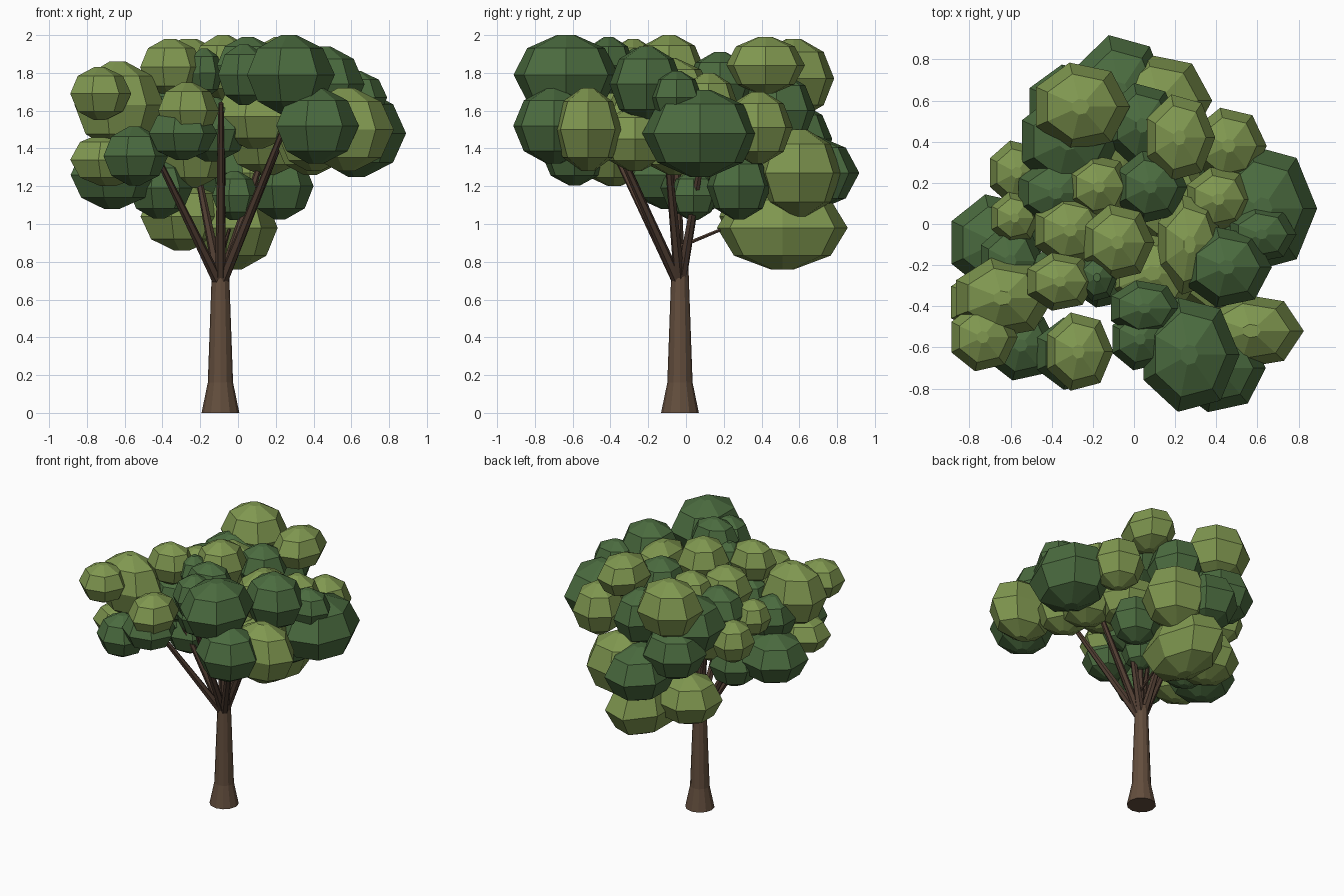
import bpy
import bmesh
from math import cos, sin, tau
from mathutils import Vector

default_cube = bpy.data.objects.get("Cube")
if default_cube:
    bpy.data.objects.remove(default_cube, do_unlink=True)


def make_material(name, red, green, blue):
    material = bpy.data.materials.new(name)
    material.use_nodes = True
    colour = (red, green, blue, 1.0)
    material.diffuse_color = colour
    material.node_tree.nodes["Principled BSDF"].inputs["Base Color"].default_value = colour
    return material


light_leaf = make_material("light leaf green", 0.215, 0.312, 0.08)
dark_leaf = make_material("dark leaf green", 0.07, 0.148, 0.05)
trunk_bark = make_material("trunk bark brown", 0.125, 0.076, 0.047)
branch_bark = make_material("branch bark brown", 0.08, 0.047, 0.032)


def finish_object(mesh_builder, name, material):
    """Turn a bmesh into a flat shaded object."""
    bmesh.ops.recalc_face_normals(mesh_builder, faces=mesh_builder.faces)
    mesh = bpy.data.meshes.new(name)
    mesh_builder.to_mesh(mesh)
    mesh_builder.free()
    mesh.materials.append(material)
    part = bpy.data.objects.new(name, mesh)
    bpy.context.collection.objects.link(part)
    return part


def skin_rings(mesh_builder, rings):
    """Join successive rings of points with quads and cap both ends."""
    loops = [[mesh_builder.verts.new(point) for point in ring] for ring in rings]
    count = len(loops[0])
    for lower, upper in zip(loops, loops[1:]):
        for i in range(count):
            j = (i + 1) % count
            mesh_builder.faces.new((lower[i], lower[j], upper[j], upper[i]))
    mesh_builder.faces.new(list(reversed(loops[0])))
    mesh_builder.faces.new(loops[-1])


def level_ring(centre, radius_x, radius_y, sides):
    angles = [tau * i / sides for i in range(sides)]
    return [centre + Vector((radius_x * cos(a), radius_y * sin(a), 0)) for a in angles]


# Each leaf clump is a seven sided ball with small flat caps
CLUMP_PROFILE = [(.18, -1), (.74, -.67), (1, 0), (.74, .67), (.18, 1)]
CLUMP_SIDES = 7


def leaf_cluster(name, material, *clumps):
    """Each clump is centre x, y, z followed by its three radii."""
    mesh_builder = bmesh.new()
    for x, y, z, radius_x, radius_y, radius_z in clumps:
        rings = [level_ring(Vector((x, y, z + radius_z * height)),
                            radius_x * width, radius_y * width, CLUMP_SIDES)
                 for width, height in CLUMP_PROFILE]
        skin_rings(mesh_builder, rings)
    return finish_object(mesh_builder, name, material)


def tapered_branch(name, start, end, start_radius, end_radius, sides=6):
    start, end = Vector(start), Vector(end)
    turn = (end - start).to_track_quat("Z", "Y")
    rings = []
    for centre, radius in ((start, start_radius), (end, end_radius)):
        flat_ring = level_ring(Vector(), radius, radius, sides)
        rings.append([centre + turn @ point for point in flat_ring])
    mesh_builder = bmesh.new()
    skin_rings(mesh_builder, rings)
    return finish_object(mesh_builder, name, branch_bark)


# Trunk with a flared foot
trunk_axis = Vector((-.093, -.032, 0))
trunk_profile = [(.1, 0), (.067, .16), (.045, .77)]
trunk_builder = bmesh.new()
skin_rings(trunk_builder, [level_ring(trunk_axis + Vector((0, 0, height)), radius, radius, 12)
                           for radius, height in trunk_profile])
finish_object(trunk_builder, "trunk", trunk_bark)

# Branches fan out from the top of the trunk
fork = trunk_axis + Vector((0, 0, .67))
branch_ends = {
    "front_branch": (-.09, -.46, 1.64),
    "front_left_branch": (.28, -.45, 1.6),
    "front_right_branch": (-.46, -.4, 1.42),
    "left_branch": (.3, -.12, 1.62),
    "right_branch": (-.43, -.1, 1.36),
    "back_left_branch": (.16, .1, 1.45),
    "back_right_branch": (-.24, .1, 1.4),
    "middle_branch": (-.08, -.06, 1.7),
}
for branch_name, branch_end in branch_ends.items():
    tapered_branch(branch_name, fork, branch_end, .03, .014)
tapered_branch("low_back_twig", trunk_axis + Vector((.02, 0, .88)), (-.02, .4, 1.06), .011, .007)

# Foliage on the left front
leaf_cluster("front_left_dark_leaves", dark_leaf,
             (.268, -.635, 1.79, .245, .285, .21),
             (.41, -.7, 1.52, .23, .22, .2))
leaf_cluster("front_left_light_leaves", light_leaf,
             (.57, -.52, 1.5, .255, .185, .22),
             (.4, -.27, 1.45, .2, .19, .17),
             (.38, -.06, 1.43, .2, .2, .17))

# Foliage on the left side
leaf_cluster("left_dark_leaves", dark_leaf,
             (.625, .075, 1.48, .265, .315, .23),
             (.45, -.21, 1.74, .22, .2, .2),
             (.62, -.05, 1.67, .17, .14, .14))
leaf_cluster("left_light_leaves", light_leaf,
             (.27, -.1, 1.69, .17, .25, .19),
             (.41, .12, 1.63, .17, .16, .17),
             (.46, .38, 1.51, .185, .19, .19))

# Foliage on the right front
leaf_cluster("front_right_light_leaves", light_leaf,
             (-.735, -.55, 1.69, .17, .17, .14),
             (-.64, -.36, 1.63, .25, .2, .23),
             (-.69, -.38, 1.34, .22, .18, .14),
             (-.27, -.62, 1.6, .17, .195, .15))
leaf_cluster("front_right_dark_leaves", dark_leaf,
             (-.55, -.59, 1.36, .18, .175, .155),
             (-.3, -.63, 1.48, .19, .18, .14))

# Foliage on the right side
leaf_cluster("right_dark_leaves", dark_leaf,
             (-.67, -.09, 1.26, .24, .24, .18),
             (-.6, -.18, 1.51, .16, .18, .16),
             (-.42, .03, 1.19, .18, .17, .16))
leaf_cluster("right_light_leaves", light_leaf,
             (-.58, .03, 1.58, .125, .13, .13),
             (-.57, .25, 1.48, .145, .16, .15),
             (-.31, -.03, 1.7, .19, .18, .17))

# Crown foliage
leaf_cluster("crown_light_leaves", light_leaf,
             (-.36, -.28, 1.83, .175, .145, .15),
             (-.08, -.09, 1.83, .18, .19, .17),
             (.09, -.24, 1.57, .24, .2, .17),
             (-.17, .18, 1.7, .165, .16, .17),
             (.15, .12, 1.43, .23, .23, .17),
             (-.25, .06, 1.36, .19, .18, .17))
leaf_cluster("crown_dark_leaves", dark_leaf,
             (.05, -.41, 1.84, .18, .14, .15),
             (.03, -.56, 1.79, .15, .155, .16),
             (-.18, -.26, 1.8, .1, .12, .13),
             (-.14, -.24, 1.5, .2, .17, .17),
             (-.35, -.24, 1.56, .17, .15, .17),
             (.08, .18, 1.74, .18, .18, .17),
             (-.38, .15, 1.62, .2, .17, .18))

# Foliage at the back
leaf_cluster("back_light_leaves", light_leaf,
             (-.26, .57, 1.77, .24, .22, .21),
             (.22, .42, 1.84, .175, .215, .15),
             (.12, .6, 1.27, .26, .23, .23))
leaf_cluster("back_dark_leaves", dark_leaf,
             (-.07, .64, 1.27, .235, .285, .2),
             (-.3, .57, 1.45, .23, .21, .19),
             (-.32, .4, 1.6, .25, .24, .21),
             (.04, .48, 1.6, .18, .21, .2))

# Low foliage under the crown
leaf_cluster("low_light_leaves", light_leaf,
             (-.02, .51, .98, .23, .355, .22),
             (-.3, .4, 1.04, .24, .23, .18))
leaf_cluster("low_dark_leaves", dark_leaf,
             (.22, .28, 1.2, .18, .175, .175),
             (-.02, .04, 1.15, .13, .13, .13))
